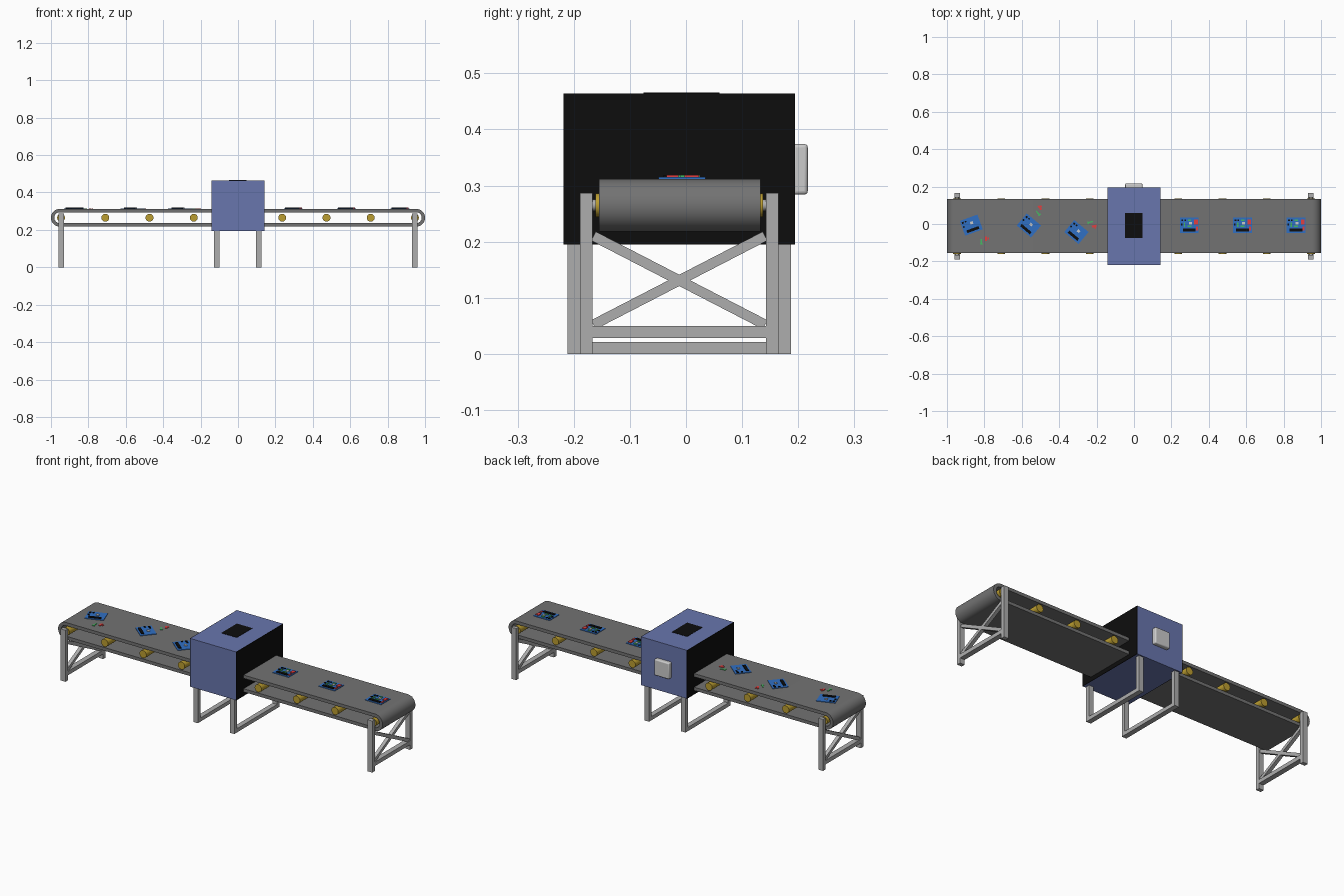
import bpy, bmesh
from math import pi, cos, sin, atan2, hypot, radians
from mathutils import Matrix, Vector

if "Cube" in bpy.data.objects:
    bpy.data.objects.remove(bpy.data.objects["Cube"])

YC = -0.012      # belt centre line in y
ZC = 0.265       # belt axis height
TOP = 0.311      # belt surface


def mat(name, r, g, b):
    m = bpy.data.materials.new(name)
    m.diffuse_color = (r, g, b, 1)
    m.use_nodes = True
    m.node_tree.nodes["Principled BSDF"].inputs["Base Color"].default_value = m.diffuse_color
    return m


BLUE = mat("cabinet_blue", 0.14, 0.18, 0.42)
BLACK = mat("black", 0.004, 0.004, 0.004)
BELT = mat("belt_rubber", 0.17, 0.17, 0.17)
STEEL = mat("steel", 0.42, 0.42, 0.42)
PANEL = mat("panel_grey", 0.6, 0.6, 0.6)
BRASS = mat("brass", 0.5, 0.34, 0.03)
PCB = mat("board_blue", 0.03, 0.16, 0.55)
RED = mat("red", 0.75, 0.05, 0.05)
GREEN = mat("green", 0.06, 0.5, 0.12)


def finish(name, bm, material):
    bmesh.ops.recalc_face_normals(bm, faces=bm.faces)
    me = bpy.data.meshes.new(name)
    bm.to_mesh(me)
    bm.free()
    ob = bpy.data.objects.new(name, me)
    bpy.context.collection.objects.link(ob)
    me.materials.append(material)
    return ob


def smooth(ob):
    bpy.ops.object.select_all(action='DESELECT')
    ob.select_set(True)
    bpy.context.view_layer.objects.active = ob
    bpy.ops.object.shade_smooth_by_angle(angle=radians(35))


def box(name, x, y, z, material, base=Matrix()):
    """Box from (min, max) ranges, optionally moved by a base matrix."""
    bm = bmesh.new()
    size = Matrix.Diagonal((x[1] - x[0], y[1] - y[0], z[1] - z[0], 1))
    centre = Matrix.Translation([(a + b) / 2 for a, b in (x, y, z)])
    bmesh.ops.create_cube(bm, size=1, matrix=base @ centre @ size)
    return finish(name, bm, material)


def rod_y(name, x, z, r, y0, y1, material, sides=24):
    bm = bmesh.new()
    m = Matrix.Translation((x, (y0 + y1) / 2, z)) @ Matrix.Rotation(pi / 2, 4, 'X')
    bmesh.ops.create_cone(bm, cap_ends=True, segments=sides, radius1=r, radius2=r,
                          depth=y1 - y0, matrix=m)
    smooth(finish(name, bm, material))


def stadium(r, cx=0.953, n=20):
    pts = [(cx + r * cos(a), ZC + r * sin(a))
           for a in (-pi / 2 + pi * i / n for i in range(n + 1))]
    return pts + [(-x, 2 * ZC - z) for x, z in pts]


# Endless belt: stadium band with thickness
bm = bmesh.new()
rings = [[bm.verts.new((x, y, z)) for x, z in stadium(r)]
         for r, y in ((0.047, -0.155), (0.047, 0.133), (0.029, 0.133), (0.029, -0.155))]
for k in range(4):
    a, b = rings[k], rings[(k + 1) % 4]
    for i in range(len(a)):
        j = (i + 1) % len(a)
        bm.faces.new((a[i], a[j], b[j], b[i]))
smooth(finish("conveyor_belt", bm, BELT))

# Rollers inside the belt
for i in range(9):
    rod_y(f"roller_{i + 1}", (i - 4) * 0.2365, ZC, 0.021, YC - 0.149, YC + 0.149, BRASS)

# End stands: posts, axle, crossbar and X brace
for side, s in (("left", -1), ("right", 1)):
    xs = sorted((s * 0.931, s * 0.960))
    for tag, y in (("front", YC - 0.166), ("back", YC + 0.166)):
        box(f"{side}_{tag}_post", xs, (y - 0.011, y + 0.011), (0, 0.287), STEEL)
    rod_y(f"{side}_axle", s * 0.946, ZC, 0.010, YC - 0.16, YC + 0.16, STEEL)
    box(f"{side}_crossbar", xs, (YC - 0.156, YC + 0.156), (0.028, 0.05), STEEL)
    dy, dz = 0.306, 0.158
    half = hypot(dy, dz) / 2
    for k, d in enumerate((1, -1)):
        base = Matrix.Translation((s * 0.9455, YC, 0.131)) @ Matrix.Rotation(d * atan2(dz, dy), 4, 'X')
        box(f"{side}_brace_{k + 1}", (-0.010, 0.010), (-half, half), (-0.009, 0.009), STEEL, base)

# Inspection cabinet with dark openings on both ends
box("cabinet", (-0.141, 0.141), (-0.218, 0.194), (0.195, 0.464), BLUE)
for side, s in (("left", -1), ("right", 1)):
    box(f"{side}_cabinet_curtain", sorted((s * 0.140, s * 0.143)), (-0.218, 0.194),
        (0.195, 0.464), BLACK)
box("top_window", (-0.049, 0.046), (-0.076, 0.060), (0.46, 0.4655), BLACK)

# Rounded control panel on the back
panel = box("control_panel", (-0.047, 0.045), (0.190, 0.217), (0.284, 0.374), PANEL)
bev = panel.modifiers.new("bevel", 'BEVEL')
bev.width, bev.segments = 0.006, 3
smooth(panel)

# Cabinet stands: U-shaped frames
for side, x in (("left", -0.114), ("right", 0.111)):
    xs = (x - 0.014, x + 0.014)
    for tag, y in (("front", YC - 0.188), ("back", YC + 0.188)):
        box(f"cabinet_{side}_{tag}_leg", xs, (y - 0.011, y + 0.011), (0, 0.197), STEEL)
    box(f"cabinet_{side}_foot_bar", xs, (YC - 0.178, YC + 0.178), (0, 0.021), STEEL)

# Circuit board parts in board space: name, x0, x1, y0, y1, height, material
COMMON = [("header", -0.034, 0.034, -0.033, -0.018, 0.006, BLACK),
          ("chip_a", -0.043, -0.033, 0.022, 0.032, 0.005, BLACK),
          ("chip_b", -0.026, -0.018, 0.024, 0.032, 0.005, BLACK),
          ("chip_c", -0.045, -0.036, 0.000, 0.009, 0.005, BLACK),
          ("module", -0.002, 0.014, 0.004, 0.018, 0.005, PANEL)]
FITTED = [("red_connector", 0.026, 0.045, 0.004, 0.030, 0.006, RED),
          ("red_strip", 0.036, 0.045, -0.028, -0.006, 0.005, RED),
          ("green_chip_a", -0.030, -0.022, -0.010, 0.014, 0.005, GREEN),
          ("green_chip_b", -0.010, 0.012, -0.010, -0.002, 0.005, GREEN),
          ("green_chip_c", -0.008, 0.010, 0.022, 0.032, 0.005, GREEN)]


def board(name, x, y, deg, parts):
    base = Matrix.Translation((x, y, TOP)) @ Matrix.Rotation(radians(deg), 4, 'Z')
    box(name, (-0.050, 0.050), (-0.042, 0.042), (0.0005, 0.004), PCB, base)
    for n, x0, x1, y0, y1, h, m in parts:
        box(f"{name}_{n}", (x0, x1), (y0, y1), (0.004, 0.004 + h * 0.7), m, base)


# Finished boards leaving the cabinet
for i, x in enumerate((0.296, 0.580, 0.866)):
    board(f"finished_board_{i + 1}", x, -0.007, 0, COMMON + FITTED)

# Unfinished boards with loose components beside them
LOOSE = [("red_a", 0.006, 0.017, -0.006, 0.020, RED),
         ("red_b", 0.018, 0.026, 0.004, 0.014, RED),
         ("green_a", -0.018, -0.011, -0.020, 0.006, GREEN),
         ("green_b", -0.022, -0.006, -0.024, -0.018, GREEN)]
for i, (x, y, deg, lx, ly, ldeg) in enumerate((
        (-0.870, -0.006, 20, -0.802, -0.086, 0),
        (-0.562, -0.008, -40, -0.508, 0.074, 40),
        (-0.308, -0.043, -40, -0.222, -0.002, -75))):
    board(f"bare_board_{i + 1}", x, y, deg, COMMON)
    base = Matrix.Translation((lx, ly, TOP)) @ Matrix.Rotation(radians(ldeg), 4, 'Z')
    for n, x0, x1, y0, y1, m in LOOSE:
        box(f"loose_part_{i + 1}_{n}", (x0, x1), (y0, y1), (0.0005, 0.004), m, base)
